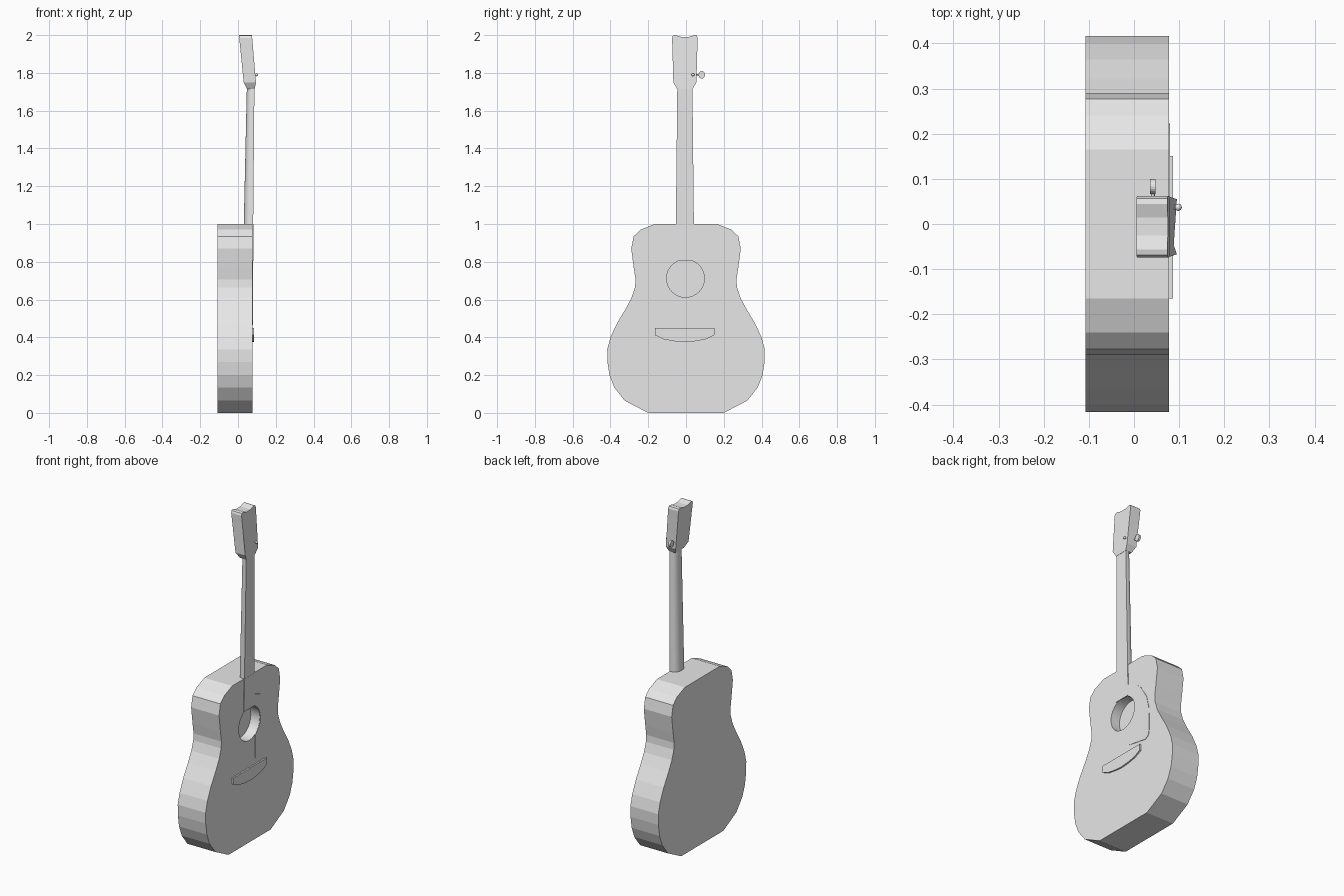
import bpy, bmesh, math
from mathutils import Matrix, Vector

if "Cube" in bpy.data.objects:
    bpy.data.objects.remove(bpy.data.objects["Cube"])

grey = bpy.data.materials.new("plain grey")
grey.diffuse_color = (0.8, 0.8, 0.8, 1)
grey.use_nodes = True
grey.node_tree.nodes["Principled BSDF"].inputs["Base Color"].default_value = grey.diffuse_color


def finish(bm, name, smooth=None):
    bmesh.ops.recalc_face_normals(bm, faces=bm.faces)
    me = bpy.data.meshes.new(name)
    bm.to_mesh(me)
    bm.free()
    ob = bpy.data.objects.new(name, me)
    bpy.context.collection.objects.link(ob)
    me.materials.append(grey)
    if smooth:
        bpy.ops.object.select_all(action='DESELECT')
        ob.select_set(True)
        bpy.context.view_layer.objects.active = ob
        bpy.ops.object.shade_smooth_by_angle(angle=math.radians(smooth))
    return ob


def loft(rings, name, smooth=None):
    """Skin closed rings of equal length and cap both ends."""
    bm = bmesh.new()
    vs = [[bm.verts.new(p) for p in r] for r in rings]
    n = len(rings[0])
    for a, b in zip(vs, vs[1:]):
        for i in range(n):
            j = (i + 1) % n
            bm.faces.new((a[i], a[j], b[j], b[i]))
    bm.faces.new(vs[0])
    bm.faces.new(vs[-1])
    return finish(bm, name, smooth)


def plate(outline, back, front, name):
    """Plate from a (y, z) outline; back and front give x as a function of z."""
    return loft([[(back(z), y, z) for y, z in outline],
                 [(front(z), y, z) for y, z in outline]], name)


def const(v):
    return lambda z: v


def cylinder(name, centre, r, depth, axis, sides=16):
    bm = bmesh.new()
    rot = Vector((0, 0, 1)).rotation_difference(Vector(axis)).to_matrix().to_4x4()
    bmesh.ops.create_cone(bm, cap_ends=True, segments=sides, radius1=r, radius2=r,
                          depth=depth, matrix=Matrix.Translation(centre) @ rot)
    return finish(bm, name, 40)


def ball(name, centre, size):
    bm = bmesh.new()
    bmesh.ops.create_uvsphere(bm, u_segments=16, v_segments=10, radius=1,
                              matrix=Matrix.Translation(centre) @ Matrix.Diagonal((*size, 1)))
    return finish(bm, name, 60)


FACE = 0.077          # x of the soundboard
MID = -0.006          # y of the neck centre line

# Body: mirrored half outline
half = [(0.2, 0), (0.325, 0.065), (0.38, 0.135), (0.405, 0.2), (0.416, 0.27), (0.417, 0.335),
        (0.40, 0.40), (0.365, 0.475), (0.32, 0.55), (0.288, 0.61), (0.27, 0.665), (0.267, 0.705),
        (0.277, 0.77), (0.29, 0.87), (0.277, 0.935), (0.24, 0.97), (0.165, 1.0)]
outline = half + [(-y, z) for y, z in reversed(half)]
body = plate(outline, const(-0.108), const(FACE), "body")

# Sound hole cut into the body
cutter = cylinder("hole_cutter", (FACE, -0.003, 0.712), 0.1, 0.12, (1, 0, 0), 32)
cutter.hide_render = True
mod = body.modifiers.new("sound_hole", 'BOOLEAN')
mod.object = cutter
mod.operation = 'DIFFERENCE'
mod.solver = 'EXACT'
bpy.ops.object.select_all(action='DESELECT')
body.select_set(True)
bpy.context.view_layer.objects.active = body
bpy.ops.object.modifier_apply(modifier=mod.name)
bpy.data.objects.remove(cutter)

# Bridge
plate([(-0.165, 0.45), (-0.165, 0.412), (-0.12, 0.39), (-0.06, 0.379), (-0.007, 0.375),
       (0.046, 0.379), (0.105, 0.39), (0.151, 0.412), (0.151, 0.45)],
      const(FACE - 0.005), const(0.086), "bridge")

# Pickguard wrapped round the sound hole
arc = [(-0.003 + 0.102 * math.cos(math.radians(a)), 0.712 + 0.102 * math.sin(math.radians(a)))
       for a in range(-58, 66, 12)]
plate([(0.05, 0.49), (0.19, 0.465), (0.215, 0.48), (0.223, 0.52), (0.22, 0.65), (0.2, 0.73),
       (0.15, 0.81), (0.1, 0.852), (0.04, 0.875)] + arc[::-1],
      const(FACE - 0.001), const(0.0795), "pickguard")

# Fretboard end lying over the body
plate([(MID - 0.052, 0.805), (MID + 0.052, 0.805), (MID + 0.048, 1.0), (MID - 0.048, 1.0)],
      const(FACE - 0.003), const(0.081), "fretboard_end")


# Neck: D-shaped section, round at the back
def neck_ring(z, w, front, back):
    edge = front - 0.012
    pts = [(front, MID + w, z)]
    for i in range(13):
        a = math.pi * i / 12
        pts.append((edge - (edge - back) * math.sin(a) ** 0.8, MID + w * math.cos(a), z))
    return pts + [(front, MID - w, z)]


loft([neck_ring(0.97, 0.048, 0.08, 0.03), neck_ring(1.73, 0.04, 0.087, 0.047)], "neck", 35)

# Headstock: flared and leaning back
head_half = [(0.041, 1.715), (0.061, 1.75), (0.066, 1.93), (0.068, 1.985), (0.063, 1.997),
             (0.05, 2.0), (0.02, 1.99)]
head = [(MID + y, z) for y, z in head_half] + [(MID - y, z) for y, z in reversed(head_half)]


def head_front(z):
    return 0.088 + 0.2 * (z - 1.715) if z < 1.75 else 0.095 - 0.084 * (z - 1.75)


def head_back(z):
    return 0.047 - 0.49 * (z - 1.715) if z < 1.75 else 0.03 - 0.1 * (z - 1.75)


plate(head, head_back, head_front, "headstock")

# Tuning peg: post with a round tip, side stem and flat knob
cylinder("peg_post", (0.09, 0.037, 1.79), 0.005, 0.02, (1, 0, 0), 12)
ball("peg_post_tip", (0.098, 0.037, 1.79), (0.008, 0.008, 0.008))
cylinder("peg_stem", (0.042, 0.066, 1.79), 0.004, 0.03, (0, 1, 0), 12)
knob = [(0.083 + 0.017 * math.cos(a), 1.79 + 0.02 * math.sin(a))
        for a in (math.tau * i / 20 for i in range(20))]
plate(knob, const(0.035), const(0.048), "peg_knob")
